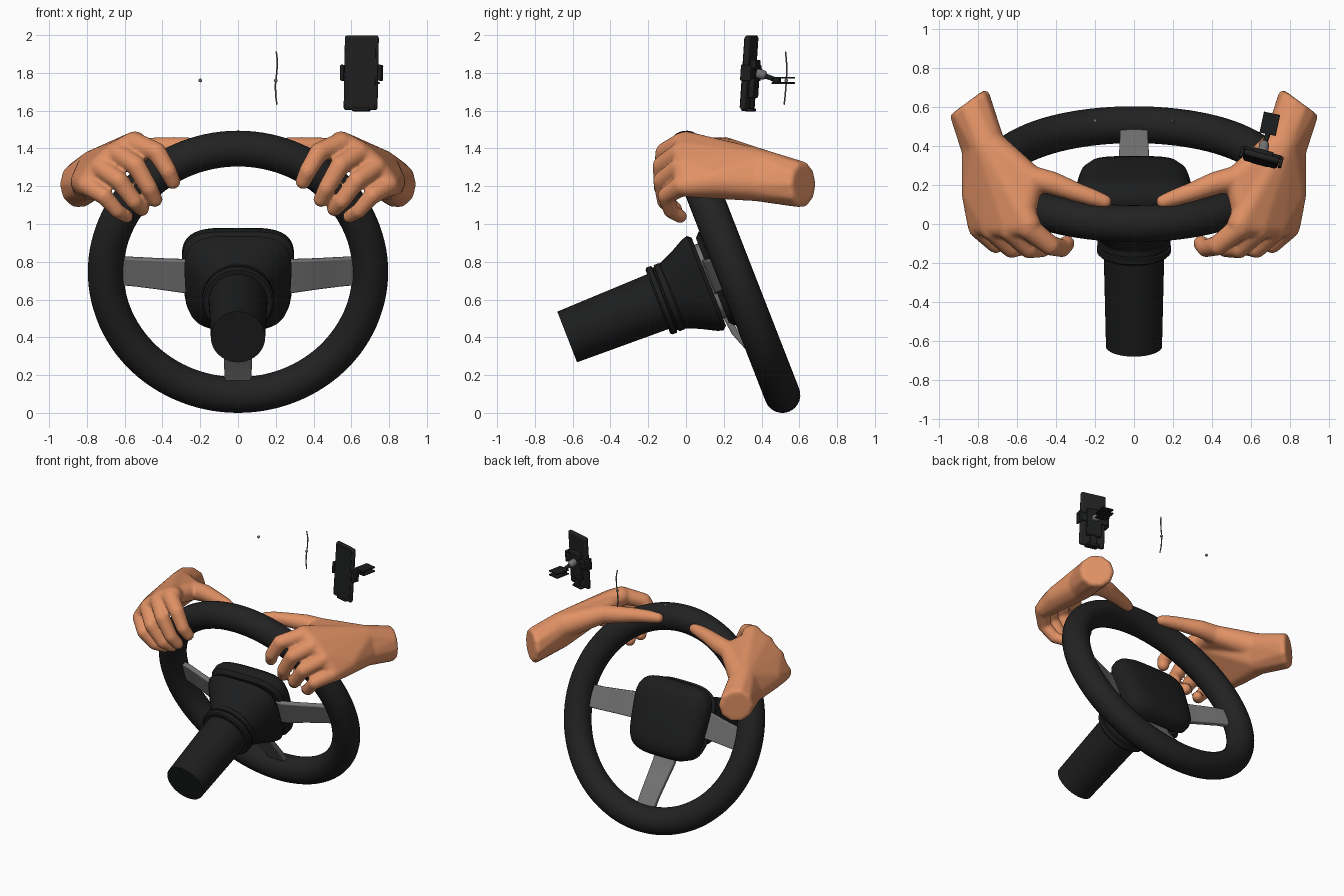
import bpy, bmesh, math
from mathutils import Matrix, Vector

if "Cube" in bpy.data.objects:
    bpy.data.objects.remove(bpy.data.objects["Cube"])


def material(name, rgb):
    m = bpy.data.materials.new(name)
    m.diffuse_color = (*rgb, 1)
    m.use_nodes = True
    m.node_tree.nodes["Principled BSDF"].inputs["Base Color"].default_value = m.diffuse_color
    return m


SKIN = material("skin", (0.75, 0.285, 0.13))
BLACK = material("black_rubber", (0.016, 0.016, 0.016))
DARK = material("dark_plastic", (0.012, 0.0125, 0.013))
GREY = material("grey_metal", (0.17, 0.17, 0.17))

# Wheel frame: local x across, local y up the rim, local z down the column
T = math.radians(21.3)
S, C = math.sin(T), math.cos(T)
WHEEL = Matrix(((1, 0, 0, 0), (0, -S, -C, 0.256), (0, C, -S, 0.747), (0, 0, 0, 1)))
PHONE = (Matrix.Translation((0.655, 0.345, 1.80))
         @ Matrix.Rotation(math.radians(-15), 4, 'Z') @ Matrix.Rotation(math.radians(-4), 4, 'X'))


def finish(name, bm, mat, matrix=Matrix(), angle=35, bevel=0):
    bmesh.ops.recalc_face_normals(bm, faces=bm.faces[:])
    me = bpy.data.meshes.new(name)
    bm.to_mesh(me)
    bm.free()
    ob = bpy.data.objects.new(name, me)
    bpy.context.collection.objects.link(ob)
    me.materials.append(mat)
    ob.matrix_world = matrix
    bpy.ops.object.select_all(action='DESELECT')
    ob.select_set(True)
    bpy.context.view_layer.objects.active = ob
    bpy.ops.object.shade_smooth_by_angle(angle=math.radians(angle))
    if bevel:
        b = ob.modifiers.new("bevel", 'BEVEL')
        b.width, b.segments = bevel, 3
    return ob


def skin_rings(bm, rings):
    """Join rings of points into a capped tube."""
    vs = [[bm.verts.new(p) for p in r] for r in rings]
    n = len(vs[0])
    for a, b in zip(vs, vs[1:]):
        for i in range(n):
            bm.faces.new((a[i], a[(i + 1) % n], b[(i + 1) % n], b[i]))
    bm.faces.new(vs[0][::-1])
    bm.faces.new(vs[-1])


def loft(name, sections, mat, taper=0.0, n=64):
    """Sections are (depth, half x, half y, superellipse power)."""
    bm = bmesh.new()
    rings = []
    for d, hx, hy, p in sections:
        ring = []
        for i in range(n):
            a = 2 * math.pi * i / n
            c, s = math.cos(a), math.sin(a)
            x = math.copysign(abs(c) ** (2 / p), c)
            y = math.copysign(abs(s) ** (2 / p), s)
            ring.append((hx * x * (1 + taper * (y - 0.3)), hy * y, d))
        rings.append(ring)
    skin_rings(bm, rings)
    return finish(name, bm, mat, WHEEL)


def box(name, centre, size, mat, matrix=PHONE, bevel=0.006):
    bm = bmesh.new()
    bmesh.ops.create_cube(bm, size=1, matrix=Matrix.Translation(centre) @ Matrix.Diagonal((*size, 1)))
    return finish(name, bm, mat, matrix, bevel=bevel)


def hull(bm, balls, detail=3):
    """Convex skin round a set of (x, y, z, radius) balls."""
    tmp = bmesh.new()
    for x, y, z, r in balls:
        bmesh.ops.create_icosphere(tmp, subdivisions=detail, radius=r,
                                   matrix=Matrix.Translation((x, y, z)))
    res = bmesh.ops.convex_hull(tmp, input=tmp.verts[:])
    junk = {g for g in res["geom_interior"] + res["geom_unused"] if isinstance(g, bmesh.types.BMVert)}
    bmesh.ops.delete(tmp, geom=list(junk), context='VERTS')
    me = bpy.data.meshes.new("tmp")
    tmp.to_mesh(me)
    tmp.free()
    bm.from_mesh(me)
    bpy.data.meshes.remove(me)


def chain(bm, balls):
    for pair in zip(balls, balls[1:]):
        hull(bm, pair)


# Steering wheel rim
bpy.ops.mesh.primitive_torus_add(major_radius=0.70, minor_radius=0.095,
                                 major_segments=112, minor_segments=28)
rim = bpy.context.object
rim.name = "wheel_rim"
rim.matrix_world = WHEEL
rim.data.materials.append(BLACK)
bpy.ops.object.shade_smooth_by_angle(angle=math.radians(60))

# Hub pad, rear housing, collar and column
loft("hub_pad", [(-0.035, 0.12, 0.11, 3), (-0.028, 0.20, 0.175, 3.5), (-0.012, 0.25, 0.225, 4),
                 (0.02, 0.285, 0.258, 4), (0.055, 0.298, 0.268, 4), (0.10, 0.295, 0.266, 4),
                 (0.125, 0.27, 0.24, 4)], DARK, taper=0.06)
loft("hub_core", [(0.10, 0.24, 0.21, 4), (0.17, 0.24, 0.21, 4)], GREY)
loft("rear_housing", [(0.145, 0.27, 0.25, 3.5), (0.165, 0.285, 0.268, 3.5), (0.195, 0.272, 0.26, 3.2),
                      (0.28, 0.215, 0.215, 2.5), (0.36, 0.175, 0.18, 2)], DARK, taper=0.05)
loft("column_collar", [(0.345, 0.18, 0.18, 2), (0.355, 0.188, 0.188, 2), (0.385, 0.188, 0.188, 2),
                       (0.388, 0.178, 0.178, 2), (0.396, 0.178, 0.178, 2), (0.40, 0.19, 0.19, 2),
                       (0.425, 0.19, 0.19, 2), (0.435, 0.18, 0.18, 2)], DARK)
loft("steering_column", [(0.42, 0.156, 0.156, 2), (0.95, 0.144, 0.144, 2)], DARK)


# Spokes: sections are (distance from centre, half width, depth, sideways shift)
def spoke(name, angle, sections, thick=0.018):
    bm = bmesh.new()
    rot = Matrix.Rotation(angle, 4, 'Z')
    skin_rings(bm, [[rot @ Vector((r, o + sy * w, d + sz * thick))
                     for sy, sz in ((-1, -1), (1, -1), (1, 1), (-1, 1))]
                    for r, w, d, o in sections])
    finish(name, bm, GREY, WHEEL, bevel=0.008)


side = [(0.20, 0.10, 0.125, 0.023), (0.30, 0.092, 0.115, 0.022),
        (0.42, 0.085, 0.07, 0.016), (0.54, 0.08, 0.025, 0.01), (0.64, 0.078, 0.0, 0.008)]
spoke("spoke_right", 0, side)
spoke("spoke_left", math.pi, [(r, w, d, -o) for r, w, d, o in side])
spoke("spoke_bottom", -math.pi / 2, [(r, w * 0.91, d, 0) for r, w, d, o in side])

# Hands: overlapping hulls fused into one skin, then mirrored
hand = bmesh.new()
carpal = [(0.755, 0.40, 1.30, 0.095), (0.79, 0.38, 1.215, 0.095)]
across = Vector((0.80, -0.59, 0)).normalized()
wrist = []
for i in range(10):
    a = 2 * math.pi * i / 10
    p = Vector((0.842, 0.605, 1.21)) + across * 0.095 * math.cos(a) + Vector((0, 0, 0.10 * math.sin(a)))
    wrist.append((*p, 0.025))
hull(hand, wrist + carpal)
knuckles = [(0.545, 0.00, 1.425, 0.066), (0.64, -0.01, 1.375, 0.064),
            (0.73, -0.01, 1.30, 0.062), (0.795, 0.0, 1.205, 0.062)]
hull(hand, carpal + knuckles + [(0.80, 0.15, 1.225, 0.085)])
fingers = [
    [(0.43, -0.11, 1.38, 0.052), (0.37, -0.125, 1.28, 0.046), (0.345, -0.10, 1.225, 0.041)],
    [(0.54, -0.125, 1.31, 0.052), (0.47, -0.125, 1.19, 0.046), (0.44, -0.09, 1.13, 0.041)],
    [(0.63, -0.125, 1.23, 0.050), (0.55, -0.11, 1.12, 0.044), (0.51, -0.06, 1.08, 0.040)],
    [(0.71, -0.105, 1.15, 0.046), (0.64, -0.08, 1.07, 0.040), (0.59, -0.03, 1.04, 0.036)]]
for (x, y, z, r), joints in zip(knuckles, fingers):
    chain(hand, [(x, y - 0.02, z, r - 0.006)] + joints)
thumb_base = (0.53, 0.235, 1.385, 0.066)
hull(hand, [carpal[0], thumb_base, (0.57, 0.04, 1.405, 0.064)])
chain(hand, [carpal[0], thumb_base, (0.42, 0.21, 1.40, 0.060), (0.30, 0.165, 1.41, 0.050),
             (0.21, 0.135, 1.412, 0.044), (0.15, 0.115, 1.41, 0.036)])
hands = finish("hands", hand, SKIN, angle=180)
rem = hands.modifiers.new("fuse", 'REMESH')
rem.mode, rem.voxel_size, rem.use_smooth_shade = 'VOXEL', 0.01, True
smo = hands.modifiers.new("soften", 'SMOOTH')
smo.factor, smo.iterations = 0.5, 6
hands.modifiers.new("other_hand", 'MIRROR')

# Phone and its holder
box("phone_body", (0, -0.01, 0), (0.185, 0.032, 0.396), BLACK, bevel=0.014)
box("phone_screen", (0, -0.027, 0), (0.165, 0.003, 0.37), DARK, bevel=0.001)
box("holder_plate", (0, 0.02, -0.03), (0.11, 0.028, 0.20), DARK)
box("holder_bar", (0, 0.022, 0), (0.205, 0.018, 0.06), DARK)
box("holder_foot", (0, 0.0, -0.196), (0.09, 0.06, 0.016), DARK)
box("holder_foot_stem", (0, 0.02, -0.15), (0.05, 0.014, 0.10), DARK)
for s, n in ((-1, "left"), (1, "right")):
    box("holder_jaw_" + n, (s * 0.103, -0.002, 0), (0.018, 0.056, 0.085), DARK)

# Ball joint, arm and vent clip
for name, balls, mat in (
        ("ball_joint", [(0.665, 0.385, 1.795, 0.026), (0.668, 0.405, 1.79, 0.026)], GREY),
        ("holder_arm", [(0.668, 0.405, 1.79, 0.014), (0.69, 0.47, 1.765, 0.013)], DARK)):
    bm = bmesh.new()
    hull(bm, balls)
    finish(name, bm, mat, angle=60)
CLIP = Matrix.Translation((0.698, 0.515, 1.76)) @ Matrix.Rotation(math.radians(-12), 4, 'Z')
for s, n in ((-1, "lower"), (1, "upper")):
    box("clip_prong_" + n, (0, 0, s * 0.014), (0.085, 0.11, 0.009), DARK, CLIP, 0.002)
box("clip_block", (0, -0.035, 0), (0.05, 0.035, 0.035), DARK, CLIP, 0.003)

# Floating wire with its bead, and the lone bead
bm = bmesh.new()
chain(bm, [(0.203, 0.527, 1.91, 0.004), (0.209, 0.532, 1.86, 0.004), (0.205, 0.533, 1.80, 0.004),
           (0.198, 0.53, 1.74, 0.004), (0.199, 0.525, 1.68, 0.004), (0.206, 0.52, 1.635, 0.004)])
finish("wire", bm, GREY, angle=60)
for x, n in ((-0.2, "left"), (0.2, "right")):
    bm = bmesh.new()
    bmesh.ops.create_icosphere(bm, subdivisions=2, radius=0.01,
                               matrix=Matrix.Translation((x, 0.53, 1.76)))
    finish("bead_" + n, bm, GREY, angle=60)
